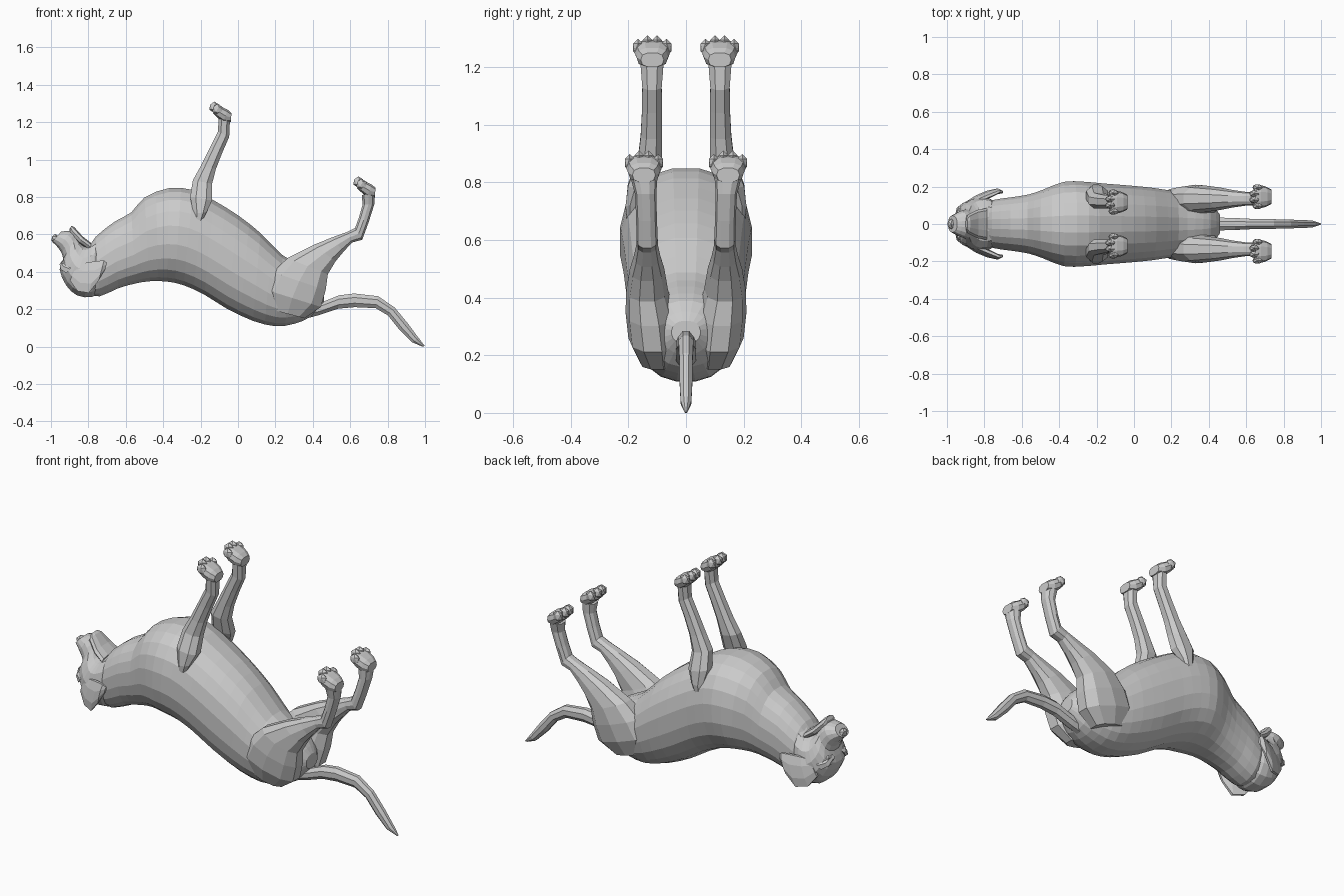
import bpy, bmesh
from math import cos, sin, pi, copysign
from mathutils import Vector


def smooth_rows(rows):
    # insert one spline-interpolated section between each pair
    out = []
    for i in range(len(rows) - 1):
        p, a, b, q = rows[max(i - 1, 0)], rows[i], rows[i + 1], rows[min(i + 2, len(rows) - 1)]
        out += [a, tuple((9 * (u + v) - s - t) / 16 for s, u, v, t in zip(p, a, b, q))]
    return out + [rows[-1]]


def loft(name, rows, n=8, power=1.0, mirror=False):
    # each row: belly-side x, z, back-side x, z, centre y, half width
    bm = bmesh.new()
    rings = []
    for ax, az, bx, bz, y, w in rows:
        a, b = Vector((ax, y, az)), Vector((bx, y, bz))
        ring = []
        for k in range(n):
            t = 2 * pi * (k + 0.5) / n
            c, s = (copysign(abs(f) ** power, f) for f in (cos(t), sin(t)))
            ring.append(bm.verts.new((a + b) / 2 + (a - b) / 2 * c + Vector((0, w * s, 0))))
        rings.append(ring)
    for r, q in zip(rings, rings[1:]):
        for k in range(n):
            j = (k + 1) % n
            bm.faces.new((r[k], r[j], q[j], q[k]))
    bm.faces.new(rings[0])
    bm.faces.new(rings[-1])
    return finish(bm, name, mirror)


def finish(bm, name, mirror):
    bmesh.ops.recalc_face_normals(bm, faces=bm.faces)
    me = bpy.data.meshes.new(name)
    bm.to_mesh(me)
    bm.free()
    ob = bpy.data.objects.new(name, me)
    bpy.context.collection.objects.link(ob)
    if mirror:
        m = ob.modifiers.new("Mirror", 'MIRROR')
        m.use_axis = (False, True, False)
        m.use_mirror_merge = False
    return ob


def blob(name, loc, size, mirror=False):
    bm = bmesh.new()
    bmesh.ops.create_icosphere(bm, subdivisions=1, radius=1)
    for v in bm.verts:
        v.co = Vector(loc) + Vector([c * s for c, s in zip(v.co, size)])
    return finish(bm, name, mirror)


# Torso and neck, from rump to nape
loft("torso", smooth_rows([
    (.46, .32, .46, .24, 0, .05), (.41, .39, .39, .16, 0, .12),
    (.33, .44, .30, .12, 0, .155), (.24, .49, .20, .107, 0, .175),
    (.12, .61, .08, .135, 0, .195), (0, .705, -.06, .20, 0, .208),
    (-.13, .785, -.18, .275, 0, .218), (-.24, .84, -.29, .325, 0, .228),
    (-.37, .85, -.38, .345, 0, .228), (-.50, .80, -.47, .347, 0, .185),
    (-.57, .72, -.55, .335, 0, .16), (-.66, .67, -.64, .31, 0, .145),
    (-.76, .59, -.74, .267, 0, .13), (-.79, .54, -.81, .28, 0, .10)]), 20, .88)

# Skull and muzzle
loft("head", smooth_rows([
    (-.72, .58, -.72, .30, 0, .10), (-.76, .58, -.78, .262, 0, .135),
    (-.79, .55, -.86, .27, 0, .14), (-.82, .54, -.92, .325, 0, .13),
    (-.84, .56, -.955, .41, 0, .105), (-.86, .59, -.935, .47, 0, .08),
    (-.89, .62, -.96, .525, 0, .07), (-.945, .615, -.995, .56, 0, .045)]), 14, .9)
loft("jaw", [(-.785, .555, -.79, .51, 0, .085), (-.83, .59, -.85, .55, 0, .075),
             (-.875, .64, -.90, .60, 0, .05), (-.89, .647, -.90, .63, 0, .03)], 10, .8)
blob("nose", (-.978, 0, .578), (.022, .03, .025))
blob("eye", (-.93, .068, .445), (.018, .018, .018), True)
loft("brow", [(-.88, .44, -.92, .39, .10, .02), (-.92, .45, -.95, .41, .075, .022),
              (-.94, .46, -.955, .44, .05, .015)], 6, 1, True)
loft("ear", [(-.86, .44, -.90, .35, .115, .012), (-.81, .455, -.86, .29, .135, .02),
             (-.75, .465, -.80, .28, .16, .02), (-.715, .465, -.745, .35, .175, .015),
             (-.70, .45, -.71, .41, .17, .008)], 8, 1, True)

# Tail, drooping to the ground
loft("tail", [
    (.36, .23, .34, .14, 0, .04), (.45, .24, .43, .165, 0, .037),
    (.54, .277, .535, .20, 0, .035), (.62, .287, .625, .208, 0, .03),
    (.75, .272, .735, .203, 0, .028), (.84, .21, .80, .165, 0, .025),
    (.91, .125, .86, .09, 0, .024), (.965, .05, .93, .022, 0, .02),
    (1.0, .003, .985, 0, 0, .005)], 8)

# Hind legs
loft("hind_leg", [
    (.17, .20, .36, .15, .10, .06), (.13, .31, .45, .21, .115, .085),
    (.18, .40, .475, .30, .125, .085), (.26, .475, .485, .385, .135, .072),
    (.40, .545, .525, .455, .135, .06), (.50, .585, .565, .505, .135, .046),
    (.585, .615, .61, .555, .135, .037), (.625, .635, .665, .57, .135, .037),
    (.645, .69, .70, .665, .137, .036), (.665, .76, .73, .76, .14, .037),
    (.66, .81, .735, .825, .146, .047)], 10, .85, True)

# Front legs, elbow to wrist
loft("front_leg", [
    (-.232, .615, -.21, .63, .19, .012), (-.24, .71, -.165, .72, .18, .032),
    (-.26, .80, -.135, .78, .155, .05), (-.245, .89, -.135, .87, .125, .045),
    (-.20, .97, -.115, .95, .12, .04), (-.155, 1.06, -.08, 1.04, .118, .037),
    (-.11, 1.15, -.045, 1.12, .118, .036), (-.105, 1.22, -.04, 1.23, .118, .044)],
    8, .85, True)


# Paws with four toes each
def paw(name, dx, dz, y):
    rows = [(.735, .85, .732, .80, .04), (.715, .868, .69, .80, .055),
            (.68, .885, .663, .82, .063), (.645, .895, .637, .845, .058)]
    loft(name, [(a + dx, b + dz, c + dx, d + dz, y, w) for a, b, c, d, w in rows], 10, .75, True)
    for i, (x, z) in enumerate([(.66, .868), (.643, .88), (.643, .88), (.66, .868)]):
        blob(name + "_toe_%d" % (i + 1), (x + dx, y + (i - 1.5) * .033, z + dz),
             (.03, .02, .03), True)


paw("hind_paw", 0, 0, .146)
paw("front_paw", -.77, .40, .117)
